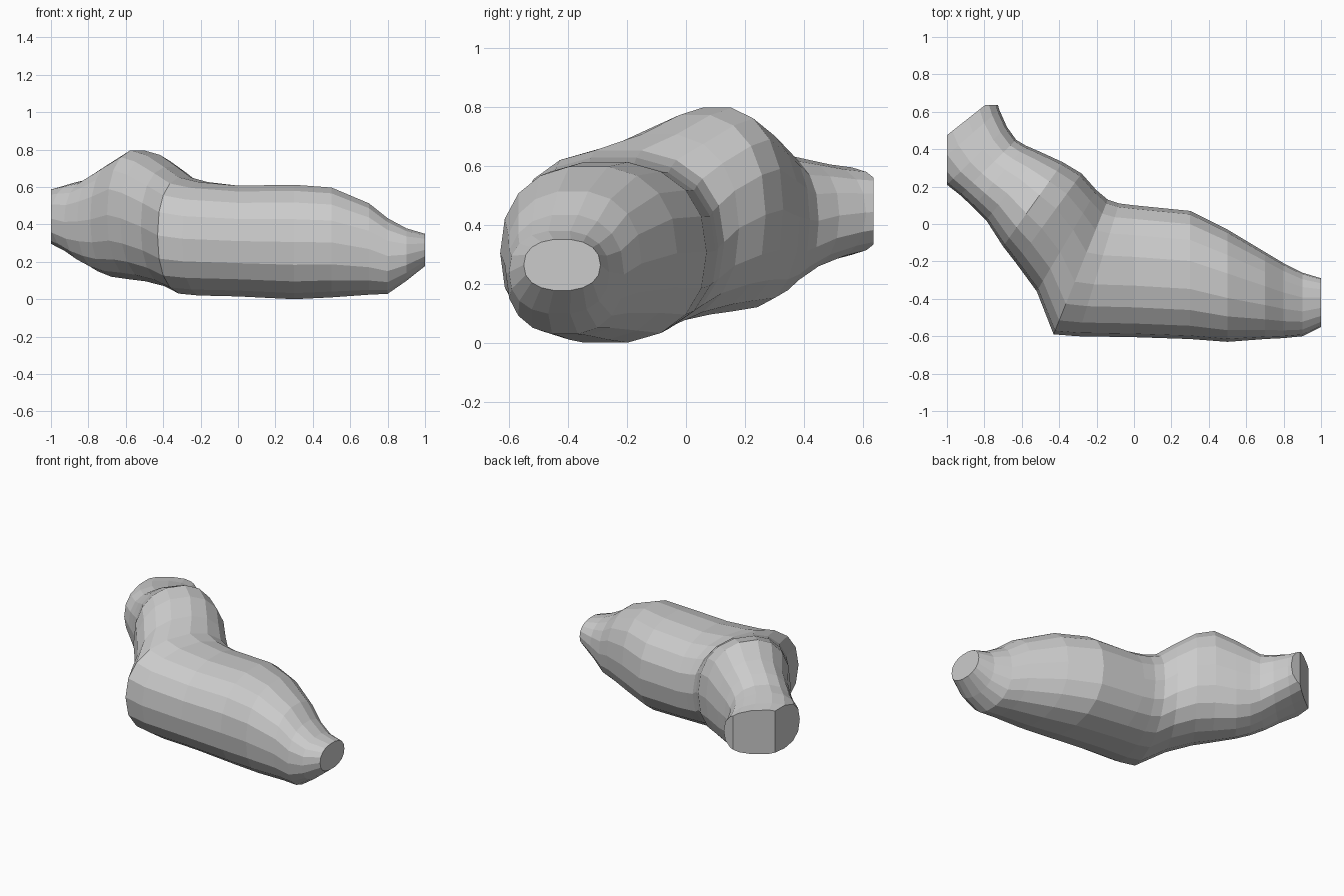
import bpy, bmesh, math
from mathutils import Vector

if "Cube" in bpy.data.objects:
    bpy.data.objects.remove(bpy.data.objects["Cube"])

SIDES = 18

# Stations along the bent body: front/outer xy, back/inner xy, bottom z, top z
STATIONS = [
    (1.00, -.55, 1.00, -.29, .18, .355),
    (0.90, -.60, 0.90, -.26, .10, .385),
    (0.80, -.61, 0.80, -.21, .03, .44),
    (0.70, -.615, 0.70, -.15, .025, .52),
    (0.50, -.63, 0.50, -.03, .01, .605),
    (0.30, -.615, 0.30, .07, .00, .62),
    (0.00, -.605, 0.00, .10, .015, .615),
    (-.30, -.60, -.08, .11, .02, .635),
    (-.43, -.59, -.14, .13, .03, .66),    # mitred bend
    (-.52, -.36, -.20, .18, .07, .715),
    (-.63, -.21, -.28, .27, .095, .78),
    (-.70, -.12, -.38, .33, .105, .805),  # hump
    (-.79, .02, -.50, .385, .12, .74),
    (-.86, .09, -.58, .42, .15, .69),
    (-.93, .155, -.63, .45, .19, .645),
    (-1.0, .21, -.68, .52, .24, .63),
    (-1.08, .30, -.72, .61, .28, .61),
    (-1.12, .38, -.74, .68, .30, .60),
]


def soft(v, p=2 / 2.3):
    return math.copysign(abs(v) ** p, v)


def ring(bm, station):
    ox, oy, ix, iy, zb, zt = station
    outer, inner = Vector((ox, oy, 0)), Vector((ix, iy, 0))
    mid, half = (outer + inner) / 2, (inner - outer) / 2
    verts = []
    for k in range(SIDES):
        a = 2 * math.pi * k / SIDES
        p = mid + half * soft(math.cos(a))
        p.z = (zb + zt) / 2 + (zt - zb) / 2 * soft(math.sin(a))
        verts.append(bm.verts.new(p))
    return verts


# Lofted body
bm = bmesh.new()
rings = [ring(bm, s) for s in STATIONS]
for a, b in zip(rings, rings[1:]):
    for k in range(SIDES):
        n = (k + 1) % SIDES
        bm.faces.new((a[k], a[n], b[n], b[k]))
bm.faces.new(rings[0])
bm.faces.new(rings[-1])

# Flat cuts on the far left end
for co, no in (((-1, 0, 0), (-1, 0, 0)), ((0, .635, 0), (0, 1, 0)),
               ((-.94, .555, 0), (-.78, .62, 0))):
    cut = bmesh.ops.bisect_plane(bm, geom=bm.verts[:] + bm.edges[:] + bm.faces[:],
                                 plane_co=co, plane_no=no, clear_outer=True)
    bmesh.ops.holes_fill(bm, edges=[e for e in bm.edges if e.is_boundary], sides=0)

# Stand on the ground
low = min(v.co.z for v in bm.verts)
for v in bm.verts:
    v.co.z -= low
bmesh.ops.recalc_face_normals(bm, faces=bm.faces[:])

mesh = bpy.data.meshes.new("bent_body")
bm.to_mesh(mesh)
bm.free()
bpy.context.collection.objects.link(bpy.data.objects.new("bent_body", mesh))
